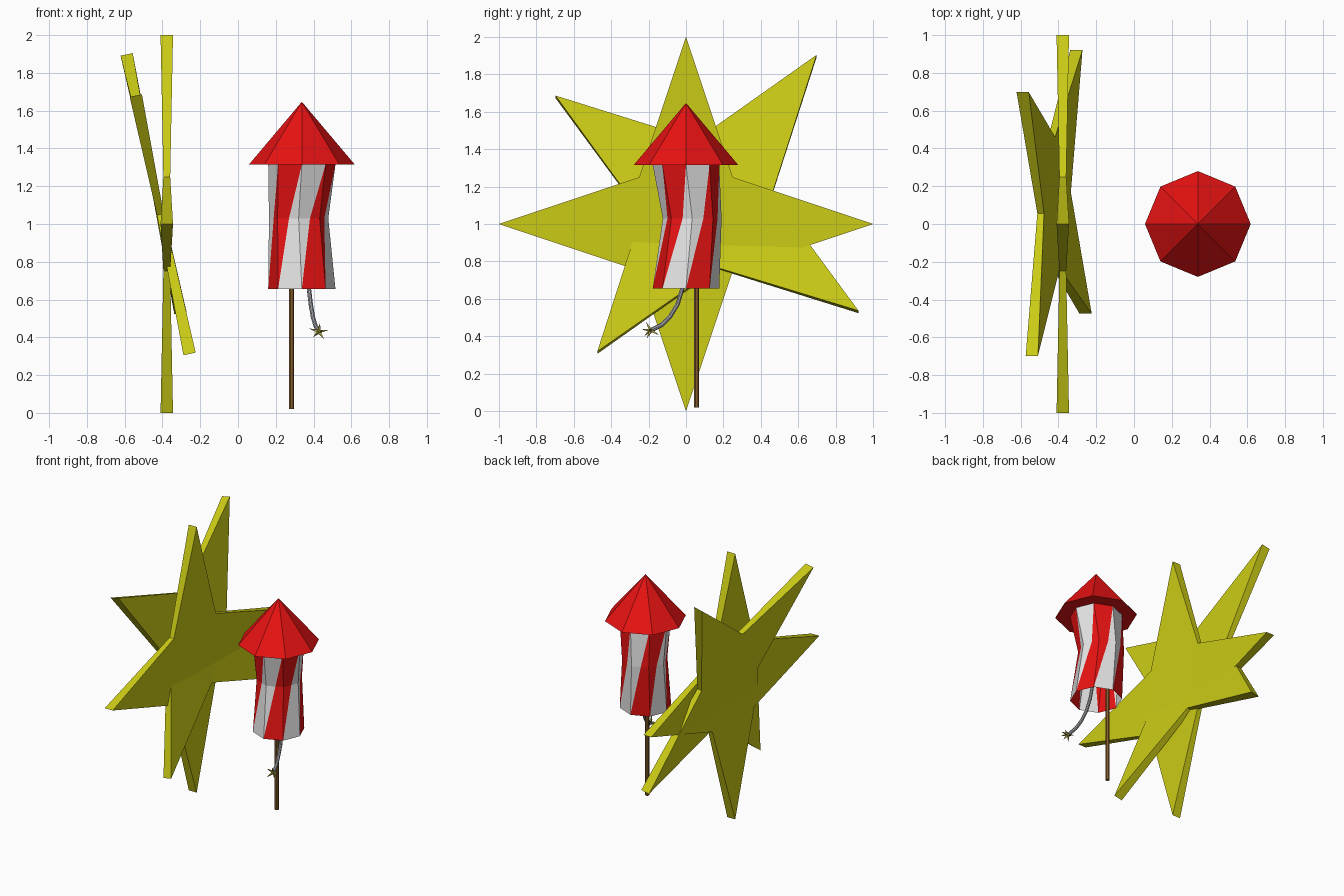
import bpy, bmesh, math
from mathutils import Vector

if "Cube" in bpy.data.objects:
    bpy.data.objects.remove(bpy.data.objects["Cube"])


def material(name, rgb):
    m = bpy.data.materials.new(name)
    m.diffuse_color = (*rgb, 1)
    m.use_nodes = True
    m.node_tree.nodes["Principled BSDF"].inputs["Base Color"].default_value = m.diffuse_color
    return m


YELLOW = material("star_yellow", (0.60, 0.60, 0.008))
RED = material("red", (0.80, 0.006, 0.006))
WHITE = material("white", (0.78, 0.78, 0.78))
BROWN = material("stick_brown", (0.24, 0.11, 0.025))
GREY = material("fuse_grey", (0.36, 0.37, 0.39))
OLIVE = material("spark_olive", (0.40, 0.36, 0.05))


def finish(name, bm, mats, fix=True):
    if fix:
        bmesh.ops.recalc_face_normals(bm, faces=bm.faces[:])
    me = bpy.data.meshes.new(name)
    bm.to_mesh(me)
    bm.free()
    for m in mats:
        me.materials.append(m)
    ob = bpy.data.objects.new(name, me)
    bpy.context.collection.objects.link(ob)
    return ob


def star(name, centre, u, v):
    """Four-pointed star plate spanned by u and v, thicker at its tips."""
    c, u, v = Vector(centre), Vector(u).normalized(), Vector(v).normalized()
    n = u.cross(v)
    bm = bmesh.new()
    sides = []
    for s in (-1, 1):
        ring = []
        for i in range(8):
            a = i * math.pi / 4
            r, t = (1.0, 0.033) if i % 2 == 0 else (0.25 * math.sqrt(2), 0.018)
            p = c + (u * math.cos(a) + v * math.sin(a)) * r + n * (s * t)
            ring.append(bm.verts.new(p))
        bm.faces.new(ring[1::2])
        for i in range(0, 8, 2):
            bm.faces.new((ring[i - 1], ring[i], ring[i + 1]))
        sides.append(ring)
    a, b = sides
    for i in range(8):
        bm.faces.new((a[i - 1], a[i], b[i], b[i - 1]))
    finish(name, bm, [YELLOW])


def tube(name, pts, radius, sides, mat):
    """Tube along a short list of points."""
    bm = bmesh.new()
    pts = [Vector(p) for p in pts]
    rings = []
    for i, p in enumerate(pts):
        d = (pts[min(i + 1, len(pts) - 1)] - pts[max(i - 1, 0)]).normalized()
        x = d.cross(Vector((0.3, 1, 0))).normalized()
        y = d.cross(x)
        rings.append([bm.verts.new(p + (x * math.cos(t) + y * math.sin(t)) * radius)
                      for t in (k * math.tau / sides for k in range(sides))])
    for a, b in zip(rings, rings[1:]):
        for k in range(sides):
            bm.faces.new((a[k - 1], a[k], b[k], b[k - 1]))
    bm.faces.new(rings[0])
    bm.faces.new(rings[-1])
    finish(name, bm, [mat])


# Two crossing stars
star("upright_star", (-0.377, 0, 1), (0, 0, 1), (0, 1, 0))
star("tilted_star", (-0.423, 0.112, 1.105), (-0.167, 0.588, 0.795), (0.118, 0.81, -0.575))

# Nose cone
CX = 0.338
bm = bmesh.new()
ring = [bm.verts.new((CX + 0.28 * math.cos(k * math.pi / 4),
                      0.28 * math.sin(k * math.pi / 4), 1.315)) for k in range(8)]
apex = bm.verts.new((CX, 0, 1.647))
for k in range(8):
    bm.faces.new((ring[k - 1], ring[k], apex))
bm.faces.new(ring)
finish("nose_cone", bm, [RED])

# Rocket body: open octagonal tube with a bent waist and twisted stripes
bm = bmesh.new()


def octagon(x, y, z, r):
    return [bm.verts.new((x + r * math.cos(k * math.pi / 4),
                          y + r * math.sin(k * math.pi / 4), z)) for k in range(8)]


low = octagon(CX, 0, 0.655, 0.178)
mid = octagon(0.321, 0.033, 1.03, 0.157)
top = octagon(CX, 0, 1.315, 0.178)
half = [bm.verts.new(mid[k].co.lerp(mid[(k + 1) % 8].co, 0.54)) for k in range(8)]
for k in range(8):
    j = (k + 1) % 8
    below, above = (0, 1) if k % 2 == 0 else (1, 0)
    for vs, m in (((low[k], low[j], mid[j], half[k]), below),
                  ((low[k], half[k], mid[k]), above),
                  ((half[k], mid[j], top[j]), below),
                  ((mid[k], half[k], top[j], top[k]), above)):
        bm.faces.new(vs).material_index = m
finish("rocket_body", bm, [RED, WHITE], fix=False)

# Guide stick
tube("guide_stick", [(0.283, 0.056, 0.02), (0.283, 0.056, 0.80)], 0.0145, 8, BROWN)

# Curved fuse
tube("fuse", [(0.365, 0.0, 0.78), (0.375, -0.018, 0.66), (0.386, -0.045, 0.57),
              (0.397, -0.085, 0.505), (0.411, -0.13, 0.46), (0.427, -0.185, 0.433)],
     0.012, 8, GREY)

# Spark at the fuse end: small spikes fanning outwards
bm = bmesh.new()
tip = Vector((0.428, -0.188, 0.431))
for d in ((1, -0.2, 0.15), (-0.8, -0.1, 0.25), (0.35, -0.9, 0.1), (0.4, -0.3, -0.6),
          (-0.5, -0.6, -0.5), (0.1, -0.4, 0.7), (0.3, 0.7, -0.4)):
    d = Vector(d).normalized()
    x = d.orthogonal().normalized()
    y = d.cross(x)
    base = [bm.verts.new(tip + (x * math.cos(t) + y * math.sin(t)) * 0.012)
            for t in (0, math.tau / 4, math.tau / 2, math.tau * 3 / 4)]
    end = bm.verts.new(tip + d * 0.055)
    for k in range(4):
        bm.faces.new((base[k - 1], base[k], end))
    bm.faces.new(base)
finish("spark", bm, [OLIVE])
